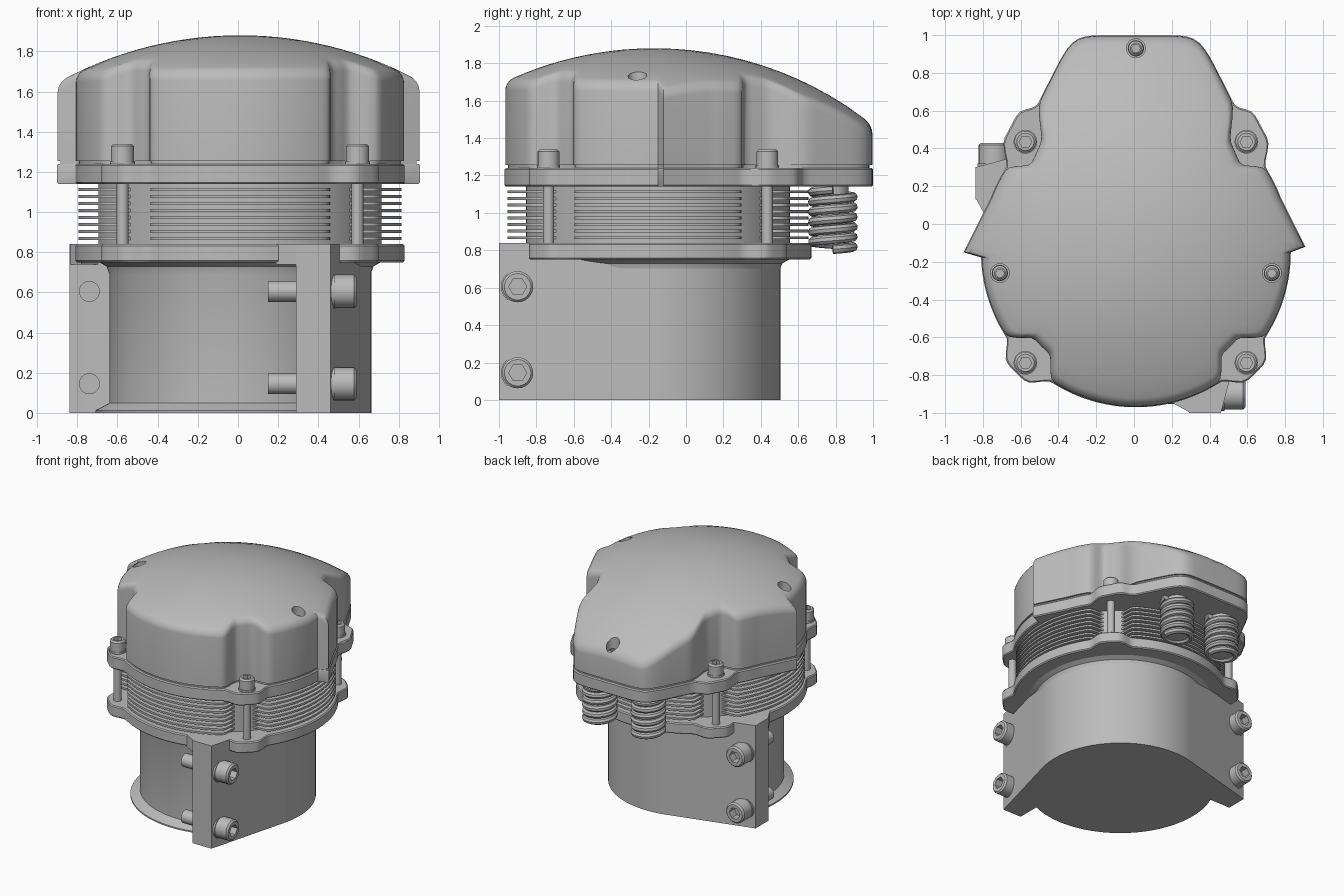
import bpy, bmesh
from math import sin, cos, pi, radians, sqrt, atan2, hypot
from mathutils import Matrix, Vector

cube = bpy.data.objects.get("Cube")
if cube:
    bpy.data.objects.remove(cube)

metal = bpy.data.materials.new("grey_metal")
metal.use_nodes = True
metal.diffuse_color = (0.5, 0.5, 0.5, 1)
metal.node_tree.nodes["Principled BSDF"].inputs["Base Color"].default_value = (0.5, 0.5, 0.5, 1)

AXIS = Matrix.Translation((0.01, -0.15, 0))   # main cylinder axis
R = 0.82
BOLT = 0.585                                  # bolt offset in x and y
made = []


def stack(name, rings, matrix=AXIS):
    """Skin a pile of equal-count rings and close both ends."""
    bm = bmesh.new()
    loops = [[bm.verts.new(p) for p in ring] for ring in rings]
    n = len(loops[0])
    for a, b in zip(loops, loops[1:]):
        for i in range(n):
            j = (i + 1) % n
            bm.faces.new((a[i], a[j], b[j], b[i]))
    bm.faces.new(loops[0][::-1])
    bm.faces.new(loops[-1])
    bmesh.ops.recalc_face_normals(bm, faces=bm.faces)
    mesh = bpy.data.meshes.new(name)
    bm.to_mesh(mesh)
    bm.free()
    mesh.transform(matrix)
    mesh.materials.append(metal)
    ob = bpy.data.objects.new(name, mesh)
    bpy.context.collection.objects.link(ob)
    made.append(ob)
    return ob


def ring(radius, z, n=192):
    """Ring from a constant radius or a radius function of angle."""
    f = radius if callable(radius) else (lambda a: radius)
    return [(f(a) * cos(a), f(a) * sin(a), z) for a in (2 * pi * i / n for i in range(n))]


def prism(name, points, z0, z1):
    return stack(name, [[(x, y, z) for x, y in points] for z in (z0, z1)])


# Outline rules
def near_bolt(a, inner, outer):
    d = abs((a % (pi / 2)) - pi / 4)
    t = min(max((radians(outer) - d) / radians(outer - inner), 0), 1)
    return t * t * (3 - 2 * t)


def tail(a):
    """Circle joined to the tapering tail at the back."""
    if sin(a) <= 0:
        return R
    planes = [(0, 1, 1.15), (0.894, 0.447, 0.815), (-0.894, 0.447, 0.815)]
    p = 24
    s = sum(max((nx * cos(a) + ny * sin(a)) / d, 0) ** p for nx, ny, d in planes)
    return max(R, s ** (-1 / p))


def notch(a):
    return 0.11 * near_bolt(a, 4, 13)


def ear(a):
    return 0.08 * near_bolt(a, 4, 12)


def dome(x, y):
    return 0.01 + sqrt(1.87 ** 2 - x * x - (y + 0.02) ** 2)


# Domed cover with rounded rim
def cover_radius(a):
    return tail(a) - notch(a) - 0.004


def dome_ring(scale, turn, round_r=0.045):
    out = []
    for i in range(192):
        a = 2 * pi * i / 192
        r = (cover_radius(a) - round_r * (1 - cos(turn))) * scale
        x, y = r * cos(a), r * sin(a)
        out.append((x, y, dome(x, y) - round_r * (1 - sin(turn))))
    return out


rings = [ring(cover_radius, 1.255)]
rings += [dome_ring(1, k * pi / 10) for k in range(6)]
rings += [dome_ring(1 - k / 12, pi / 2) for k in range(1, 12)]
cover = stack("domed_cover", rings)

# Screw holes in the cover
holes = [(0, 1.08), (-0.72, -0.11), (0.72, -0.11)]
for x, y in holes:
    z = dome(x, y)
    cutter = stack("hole_cutter", [ring(0.05, z - 0.1, 24), ring(0.05, z + 0.2, 24)],
                   AXIS @ Matrix.Translation((x, y, 0)))
    cutter.hide_render = True
    mod = cover.modifiers.new("hole", "BOOLEAN")
    mod.operation, mod.solver, mod.object = "DIFFERENCE", "EXACT", cutter
    bpy.context.view_layer.update()
    cut = bpy.data.meshes.new_from_object(cover.evaluated_get(bpy.context.evaluated_depsgraph_get()))
    cover.modifiers.clear()
    cover.data = cut
    made.remove(cutter)
    bpy.data.objects.remove(cutter)


# Socket-head screw: shank, washer, head and hexagonal recess
def screw(name, loc, axis, r, h, shank, length):
    def hexagon(a):
        return 0.5 * r / cos((a % (pi / 3)) - pi / 6)
    profile = [(shank, -length), (shank, 0), (r * 1.08, 0), (r * 1.08, 0.02), (r, 0.02),
               (r, h - 0.012), (r - 0.012, h), (hexagon, h), (hexagon, h * 0.5)]
    turn = Vector(axis).to_track_quat("Z", "Y").to_matrix().to_4x4()
    stack(name, [ring(f, z, 24) for f, z in profile], AXIS @ Matrix.Translation(loc) @ turn)


for x, y in holes:
    screw("cover_screw", (x, y, dome(x, y) - 0.1), (0, 0, 1), 0.04, 0.05, 0.03, 0.02)
for sx in (-1, 1):
    for sy in (-1, 1):
        screw("tie_bolt", (sx * BOLT, sy * BOLT, 1.235), (0, 0, 1), 0.058, 0.105, 0.03, 0.44)

# Upper flange and the recessed seam under the cover
def upper_radius(a):
    return tail(a) + ear(a)


def lower_radius(a):
    return R + ear(a)


def plate(name, f, z0, z1, c=0.008):
    def inner(a):
        return f(a) - c
    stack(name, [ring(inner, z0), ring(f, z0 + c), ring(f, z1 - c), ring(inner, z1)])


plate("upper_flange", upper_radius, 1.14, 1.24)
stack("seam", [ring(lambda a: cover_radius(a) - 0.015, z) for z in (1.23, 1.265)])
plate("lower_flange", lower_radius, 0.75, 0.84)

# Cooling fins around a core
stack("fin_core", [ring(0.705, 0.83), ring(0.705, 1.15)])
for k in range(8):
    z = 0.86 + k * 0.035
    stack("cooling_fin", [ring(lambda a: 0.805 - notch(a), z + dz) for dz in (0, 0.015)])


# Lower drum, with a flared foot on its open side
def foot(a):
    return 0.72 if cos(a) + sin(a) < -0.01 else 0.65


stack("drum", [ring(foot, 0), ring(foot, 0.012), ring(0.65, 0.05), ring(0.65, 0.69),
               ring(0.665, 0.73), ring(0.71, 0.755)])

# Clamp saddle wrapped round the drum, symmetric about the diagonal
arc = [(0.655 * cos(radians(a)), 0.655 * sin(radians(a))) for a in range(-15, 106, 3)]
saddle = [(0, 0), (0.28, -0.5), (0.28, -0.85), (0.45, -0.85)] + arc
saddle += [(-0.85, 0.45), (-0.85, 0.28), (-0.5, 0.28)]
prism("clamp_saddle", saddle, 0, 0.84)

for flip in (False, True):
    def swap(x, y):
        return (y, x) if flip else (x, y)
    gusset = [swap(*p) for p in ((0.29, -0.85), (0.18, -0.79), (0.29, -0.7))]
    prism("clamp_gusset", gusset, 0.74, 0.84)
    for z in (0.145, 0.605):
        screw("clamp_bolt", (*swap(0.45, -0.75), z), (*swap(1, 0), 0), 0.083, 0.13, 0.052, 0.31)

# Coiled cable glands hanging below the tail
for x in (-0.22, 0.22):
    place = AXIS @ Matrix.Translation((x, 0.935, 0))
    stack("gland_core", [ring(0.085, 0.83, 32), ring(0.085, 1.15, 32)], place)
    curve = bpy.data.curves.new("gland_coil", "CURVE")
    curve.dimensions = "3D"
    curve.bevel_depth = 0.025
    curve.bevel_resolution = 2
    curve.use_fill_caps = True
    steps = 6 * 28
    spline = curve.splines.new("POLY")
    spline.points.add(steps)
    for i, pt in enumerate(spline.points):
        a = 2 * pi * i / 28
        pt.co = (*(place @ Vector((0.108 * cos(a), 0.108 * sin(a), 0.805 + 0.32 * i / steps))), 1)
    temp = bpy.data.objects.new("gland_coil_path", curve)
    bpy.context.collection.objects.link(temp)
    bpy.context.view_layer.update()
    mesh = bpy.data.meshes.new_from_object(temp.evaluated_get(bpy.context.evaluated_depsgraph_get()))
    bpy.data.objects.remove(temp)
    mesh.materials.clear()
    mesh.materials.append(metal)
    coil = bpy.data.objects.new("gland_coil", mesh)
    bpy.context.collection.objects.link(coil)
    made.append(coil)

# Smooth shading with crisp edges
bpy.ops.object.select_all(action="DESELECT")
for ob in made:
    ob.select_set(True)
bpy.context.view_layer.objects.active = cover
bpy.ops.object.shade_smooth_by_angle(angle=radians(32))
